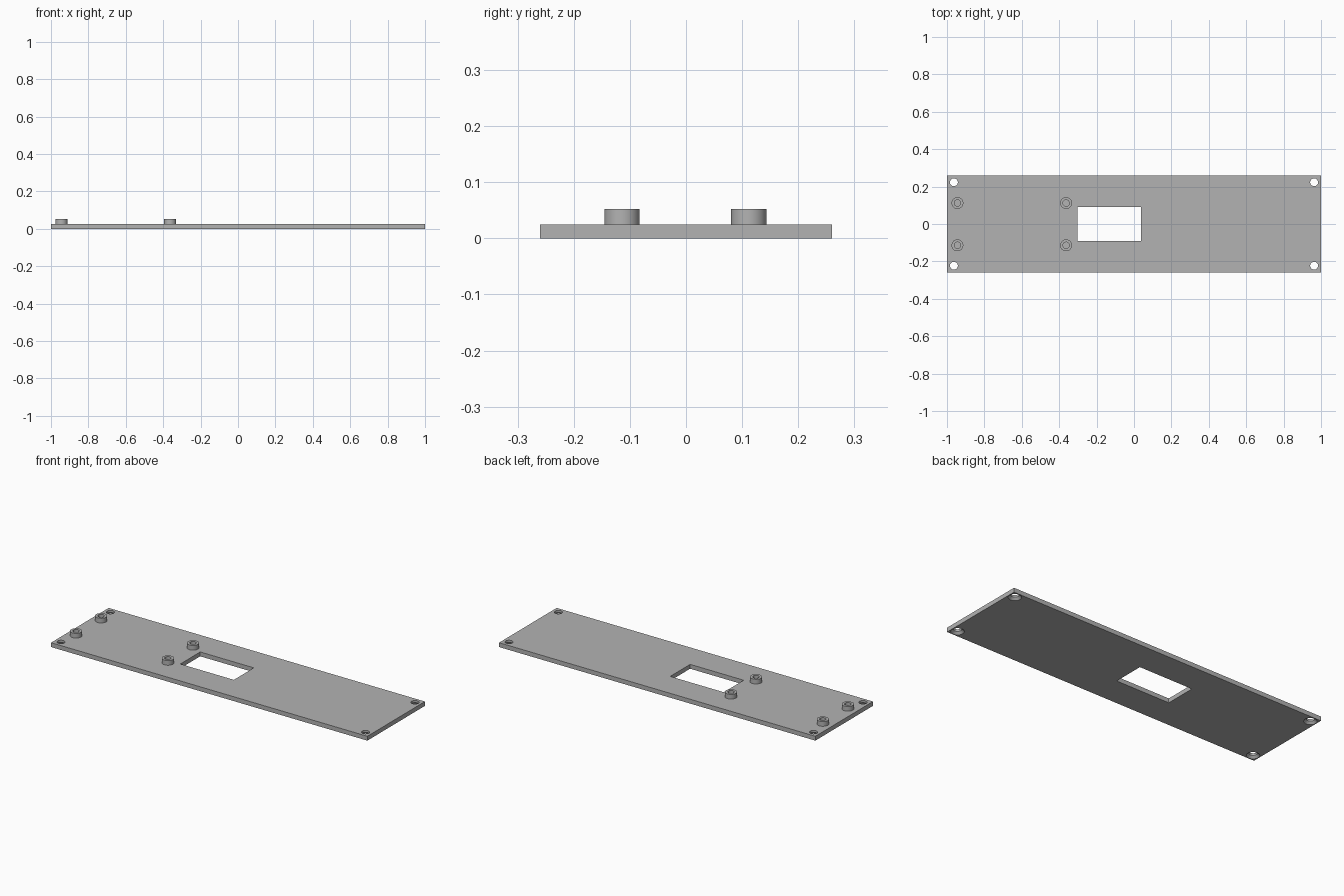
import bpy
import bmesh
from mathutils import Matrix

cube = bpy.data.objects.get("Cube")
if cube:
    bpy.data.objects.remove(cube, do_unlink=True)

THICK = 0.025
TOP = 0.052
SIDES = 48

grey = bpy.data.materials.new("plain grey")
grey.use_nodes = True
colour = (0.45, 0.45, 0.45, 1)
grey.diffuse_color = colour
grey.node_tree.nodes["Principled BSDF"].inputs["Base Color"].default_value = colour


def add_object(name, bm):
    bmesh.ops.recalc_face_normals(bm, faces=bm.faces)
    mesh = bpy.data.meshes.new(name)
    bm.to_mesh(mesh)
    bm.free()
    mesh.materials.append(grey)
    obj = bpy.data.objects.new(name, mesh)
    bpy.context.collection.objects.link(obj)
    return obj


def box(name, x0, x1, half_y, z0, z1):
    bm = bmesh.new()
    place = Matrix.Translation(((x0 + x1) / 2, 0, (z0 + z1) / 2))
    bmesh.ops.create_cube(bm, size=1, matrix=place @ Matrix.Diagonal((x1 - x0, 2 * half_y, z1 - z0, 1)))
    return add_object(name, bm)


def lathe(name, x, y, profile, closed=False):
    """Revolve (radius, height) points; a closed profile makes a ring, an open one is capped."""
    bm = bmesh.new()
    rings = []
    for radius, z in profile:
        ring = bmesh.ops.create_circle(bm, segments=SIDES, radius=radius,
                                       matrix=Matrix.Translation((x, y, z)))["verts"]
        rings.append(ring)
    pairs = list(zip(rings, rings[1:]))
    if closed:
        pairs.append((rings[-1], rings[0]))
    else:
        bm.faces.new(rings[0])
        bm.faces.new(rings[-1])
    for a, b in pairs:
        for i in range(SIDES):
            j = (i + 1) % SIDES
            bm.faces.new((a[i], a[j], b[j], b[i]))
    return add_object(name, bm)


# Base plate, window and countersunk corner holes
plate = box("base_plate", -1, 1, 0.26, 0, THICK)
cutters = [box("window_cutter", -0.302, 0.037, 0.09, -0.05, 0.1)]
for x in (-0.963, 0.963):
    for y in (-0.223, 0.223):
        cutters.append(lathe("screw_hole_cutter", x, y,
                             [(0.034, -0.01), (0.034, 0), (0.021, 0.013), (0.021, 0.05)]))

for cutter in cutters:
    cut = plate.modifiers.new("cut", "BOOLEAN")
    cut.operation = "DIFFERENCE"
    cut.solver = "EXACT"
    cut.object = cutter

# Bake the cuts, then drop the cutters
graph = bpy.context.evaluated_depsgraph_get()
baked = bpy.data.meshes.new_from_object(plate.evaluated_get(graph))
plate.modifiers.clear()
plate.data = baked
for cutter in cutters:
    bpy.data.objects.remove(cutter, do_unlink=True)

# Hollow standoffs
parts = [plate]
for end, x in (("right", -0.944), ("middle", -0.363)):
    for side, y in (("front", -0.114), ("back", 0.112)):
        parts.append(lathe(f"{end}_{side}_standoff", x, y,
                           [(0.0315, THICK), (0.0315, TOP), (0.017, TOP), (0.017, THICK)], closed=True))

# Smooth round walls, sharp edges
bpy.ops.object.select_all(action="DESELECT")
for part in parts:
    part.select_set(True)
bpy.context.view_layer.objects.active = plate
bpy.ops.object.shade_smooth_by_angle()
